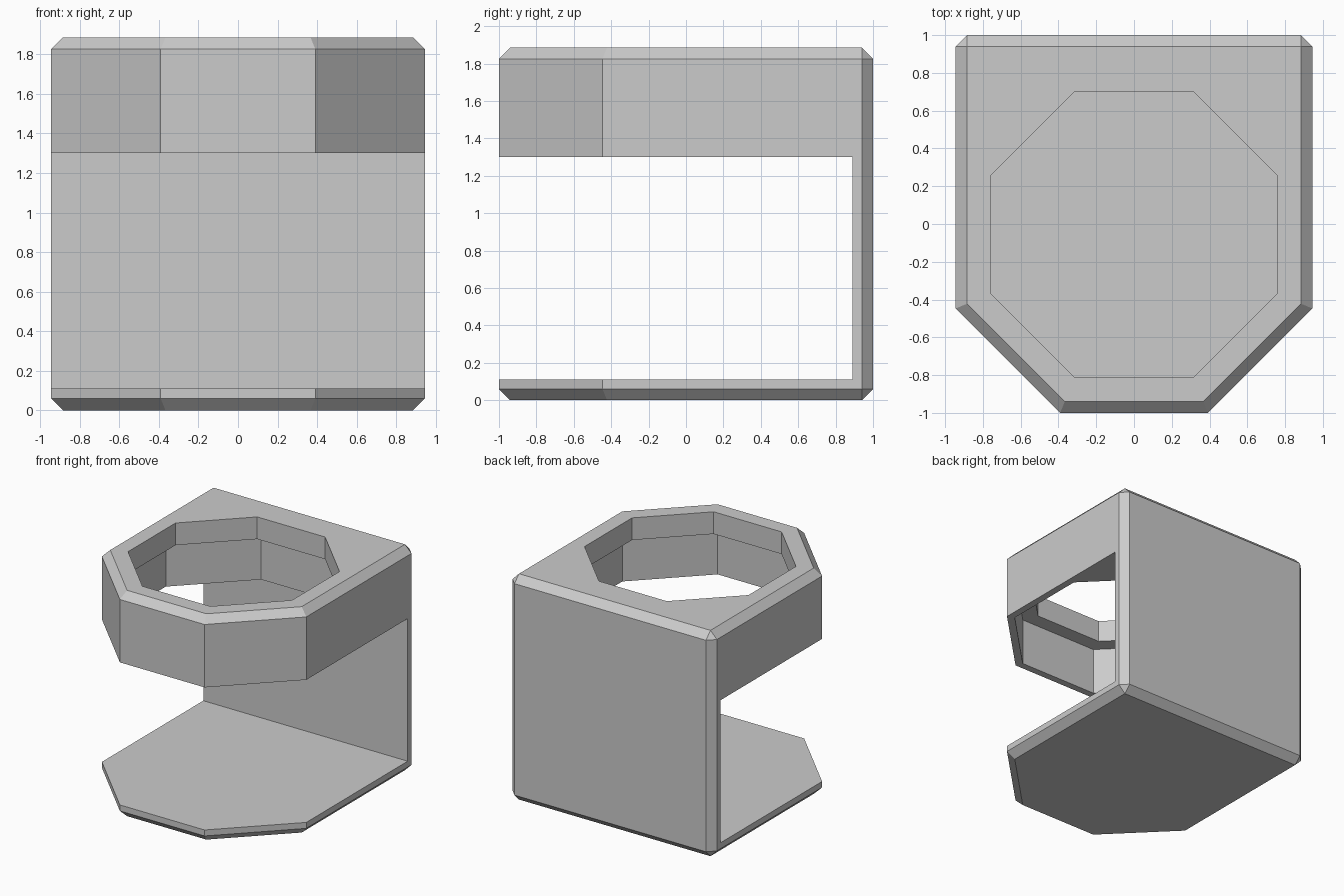
import bpy
import bmesh
import math

if "Cube" in bpy.data.objects:
    bpy.data.objects.remove(bpy.data.objects["Cube"])

HALF = 0.944        # half width of the body
HEIGHT = 1.885
CHAMFER = 0.06
CENTRE_Y = HALF - 1.0
BACK = 1.0

grey = bpy.data.materials.new("plain grey")
grey.use_nodes = True
COLOUR = (0.6, 0.6, 0.6, 1)
grey.diffuse_color = COLOUR
grey.node_tree.nodes["Principled BSDF"].inputs["Base Color"].default_value = COLOUR


def prism(name, outline, low, high, chamfer=False):
    """Upright prism; optionally chamfers its rims and rear upright edges."""
    bm = bmesh.new()
    base = bm.faces.new([bm.verts.new((x, y, low)) for x, y in outline])
    top = bmesh.ops.extrude_face_region(bm, geom=[base])["geom"]
    verts = [v for v in top if isinstance(v, bmesh.types.BMVert)]
    bmesh.ops.translate(bm, verts=verts, vec=(0, 0, high - low))
    bmesh.ops.recalc_face_normals(bm, faces=bm.faces)
    if chamfer:
        edges = [e for e in bm.edges
                 if abs(e.verts[0].co.z - e.verts[1].co.z) < 0.001
                 or min(v.co.y for v in e.verts) > 0.9]
        bmesh.ops.bevel(bm, geom=edges, offset=CHAMFER, segments=1,
                        profile=0.5, affect='EDGES')
    mesh = bpy.data.meshes.new(name)
    bm.to_mesh(mesh)
    bm.free()
    mesh.materials.append(grey)
    obj = bpy.data.objects.new(name, mesh)
    bpy.context.collection.objects.link(obj)
    return obj


def octagon(apothem):
    radius = apothem / math.cos(math.pi / 8)
    angles = [(i + 0.5) * math.pi / 4 for i in range(8)]
    return [(radius * math.cos(a), CENTRE_Y + radius * math.sin(a)) for a in angles]


def carve(target, cutter):
    mod = target.modifiers.new("carve", 'BOOLEAN')
    mod.operation = 'DIFFERENCE'
    mod.solver = 'EXACT'
    mod.object = cutter
    bpy.context.view_layer.objects.active = target
    bpy.ops.object.modifier_apply(modifier=mod.name)
    bpy.data.objects.remove(cutter)


# Body: octagonal front half, square rear
front_half = [p for p in octagon(HALF) if p[1] < CENTRE_Y]
body = prism("cup_holder", front_half + [(HALF, BACK), (-HALF, BACK)], 0, HEIGHT, True)

# Open gap between floor and ring, leaving the back wall
gap = [(-2, -2), (2, -2), (2, 0.89), (-2, 0.89)]
carve(body, prism("gap_cutter", gap, 0.11, 1.3))

# Stepped octagonal bore through the ring
carve(body, prism("wide_bore_cutter", octagon(HALF - CHAMFER), 1.1, 1.7))
carve(body, prism("narrow_bore_cutter", octagon(0.757), 1.5, 2.2))
